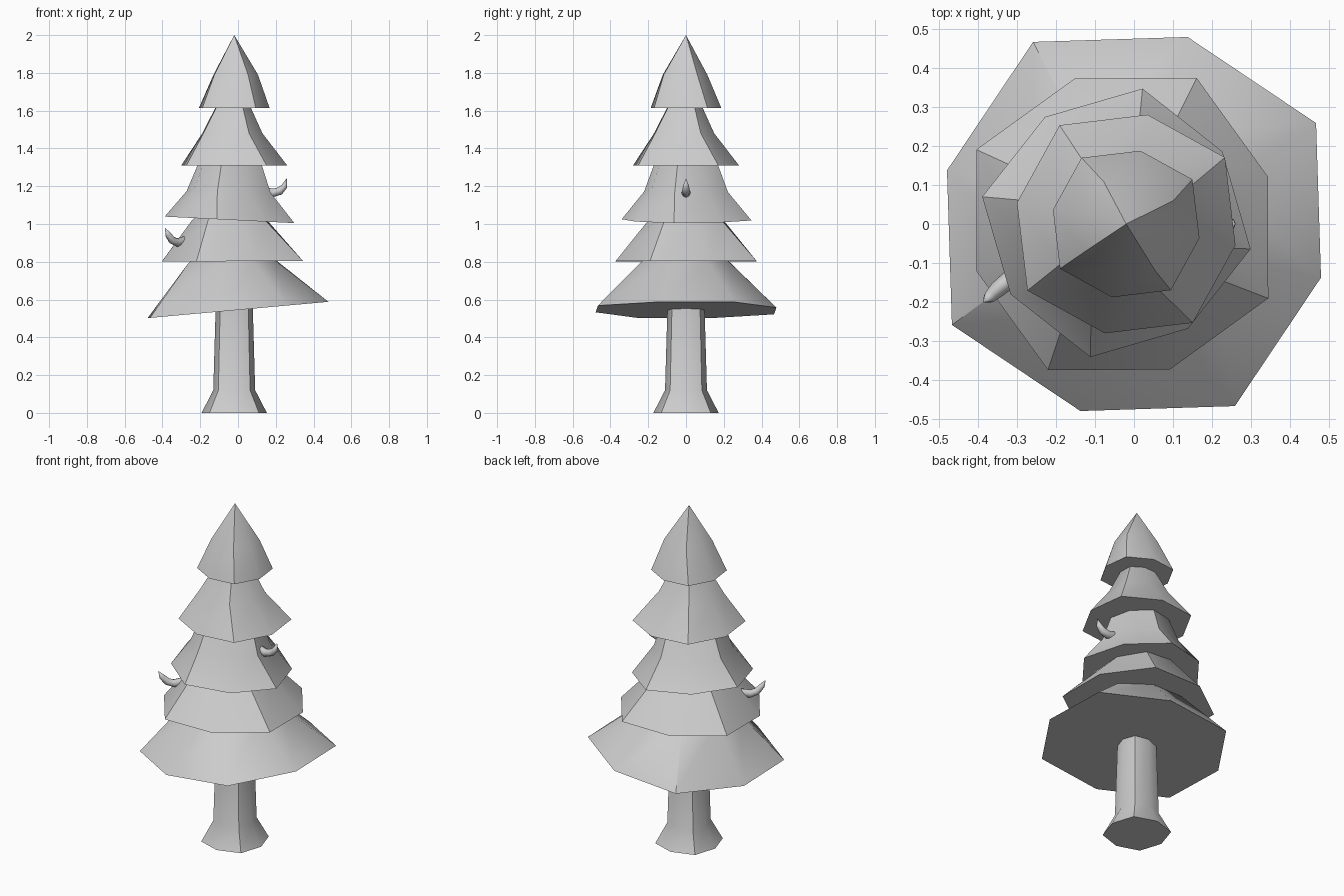
import bpy, bmesh, math
from mathutils import Vector

cube = bpy.data.objects.get("Cube")
if cube:
    bpy.data.objects.remove(cube, do_unlink=True)

grey = bpy.data.materials.new("light_grey")
grey.use_nodes = True
colour = (0.6, 0.6, 0.6, 1)
grey.diffuse_color = colour
grey.node_tree.nodes["Principled BSDF"].inputs["Base Color"].default_value = colour


def ring_points(centre, radius, z, phase, tilt=0.0):
    """Octagon whose every other corner sticks out a little, tilted along x."""
    points = []
    for i in range(8):
        a = math.radians(phase + 45 * i)
        r = radius * (1.07 if i % 2 else 1)
        x, y = r * math.cos(a), r * math.sin(a)
        points.append(Vector((centre[0] + x, centre[1] + y, z + tilt * x)))
    return points


def loft(name, rings, angle):
    """Skin a stack of rings, capped at both ends; a single point makes a tip."""
    bm = bmesh.new()
    loops = [[bm.verts.new(p) for p in ring] for ring in rings]
    for low, high in zip(loops, loops[1:]):
        n = len(low)
        for i in range(n):
            j = (i + 1) % n
            if len(high) == 1:
                bm.faces.new((low[i], low[j], high[0]))
            else:
                bm.faces.new((low[i], low[j], high[j], high[i]))
    bm.faces.new(loops[0])
    if len(loops[-1]) > 1:
        bm.faces.new(loops[-1])
    bmesh.ops.recalc_face_normals(bm, faces=bm.faces)
    mesh = bpy.data.meshes.new(name)
    bm.to_mesh(mesh)
    bm.free()
    mesh.materials.append(grey)
    obj = bpy.data.objects.new(name, mesh)
    bpy.context.collection.objects.link(obj)
    bpy.ops.object.select_all(action='DESELECT')
    obj.select_set(True)
    bpy.context.view_layer.objects.active = obj
    bpy.ops.object.shade_smooth_by_angle(angle=math.radians(angle))


# Trunk with flared foot
loft("trunk", [ring_points((-0.02, 0), r, z, 0) for r, z in
               ((0.173, 0), (0.111, 0.12), (0.097, 0.6))], 40)

# Foliage tiers: rim centre, rim radius, rim z, phase, tilt,
# then upper centre, upper radius, upper z and tip z
tiers = [
    ((0, 0), 0.498, 0.545, -16, 0.09, (-0.03, 0), 0.24, 0.8, 0.98),
    ((-0.03, 0), 0.392, 0.803, 18, 0.006, (-0.045, 0), 0.205, 1.02, 1.25),
    ((-0.045, 0.003), 0.327, 1.022, -11, -0.05, (-0.05, 0), 0.215, 1.17, 1.77),
    ((-0.02, 0), 0.285, 1.311, -11, 0, (-0.03, -0.01), 0.165, 1.48, 1.81),
    ((-0.02, 0), 0.191, 1.613, -11, 0, (-0.012, -0.005), 0.122, 1.79, 2),
]
# The third tier has its long corners swapped, as its rim is turned half a step
for number, (c, r, z, phase, tilt, c2, r2, z2, tip) in enumerate(tiers, 1):
    if number == 3:
        phase += 45
    rim = ring_points(c, r, z, phase, tilt)
    upper = ring_points(c2, r2, z2, phase - 4, tilt / 3)
    loft(f"foliage_tier_{number}", [rim, upper, [Vector((-0.02, 0, tip))]], 38)


def twig(name, path):
    """Tapered round twig along a bent path, ending in a point."""
    pts = [Vector(p) for p in path]
    rings = []
    for i, radius in enumerate((0.023, 0.023, 0.021, 0.016)):
        d = (pts[i + 1] - pts[max(i - 1, 0)]).normalized()
        side = d.cross(Vector((0, 0, 1))).normalized()
        up = side.cross(d)
        rings.append([pts[i] + radius * (math.cos(a) * side + math.sin(a) * up)
                      for a in (math.tau * k / 8 for k in range(8))])
    loft(name, rings + [[pts[-1]]], 50)


# Twigs poking out of the foliage
twig("right_twig", [(-0.27, -0.1, 0.915), (-0.322, -0.145, 0.902), (-0.35, -0.168, 0.915),
                    (-0.37, -0.187, 0.945), (-0.386, -0.2, 0.98)])
twig("left_twig", [(0.11, 0, 1.18), (0.185, 0, 1.164), (0.222, 0, 1.175),
                   (0.246, 0, 1.2), (0.258, 0, 1.242)])
